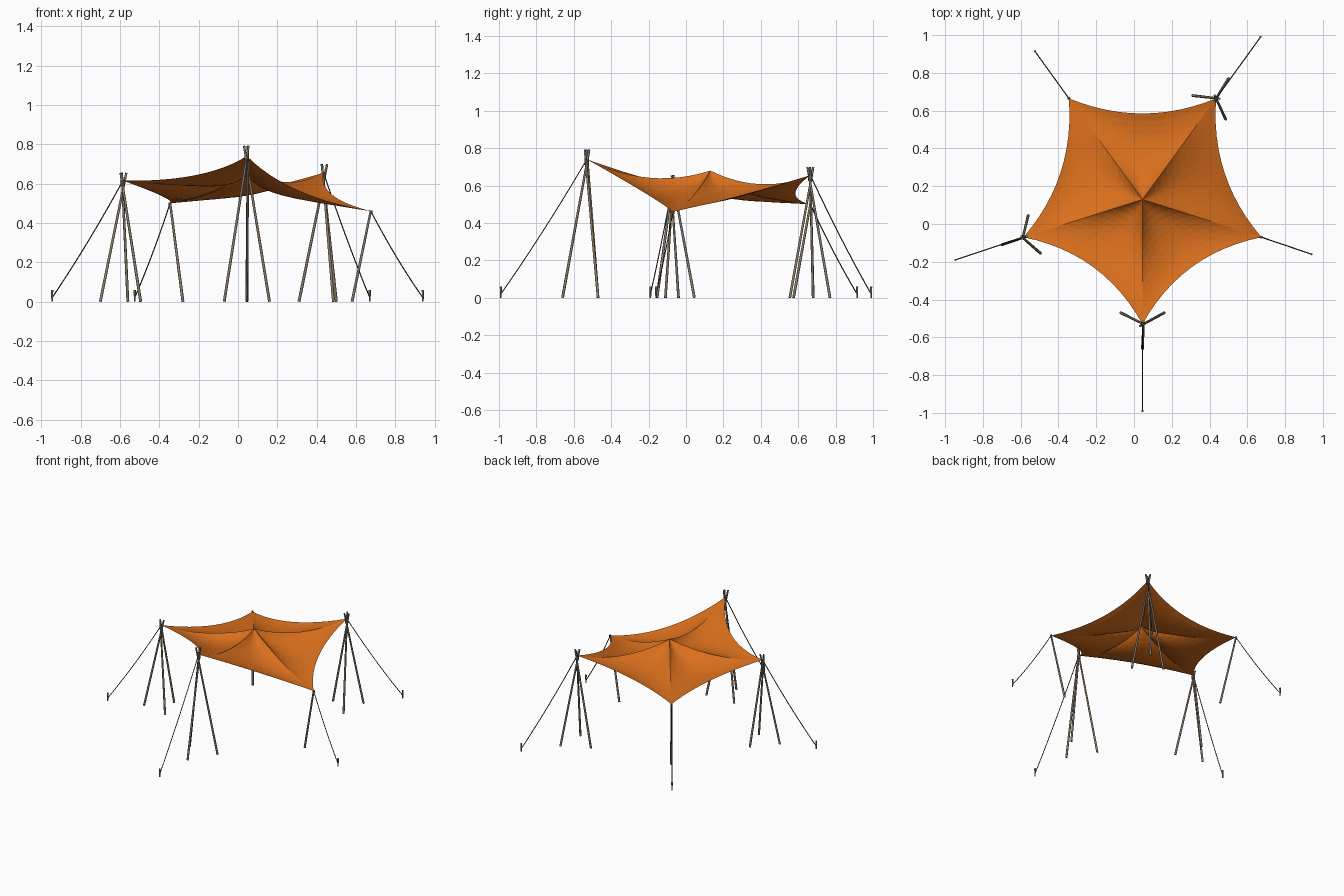
import bpy, bmesh, math
from mathutils import Vector

cube = bpy.data.objects.get("Cube")
if cube:
    bpy.data.objects.remove(cube)


def material(name, rgb):
    m = bpy.data.materials.new(name)
    m.use_nodes = True
    m.diffuse_color = (*rgb, 1)
    m.node_tree.nodes["Principled BSDF"].inputs["Base Color"].default_value = (*rgb, 1)
    return m


orange = material("orange canvas", (0.70, 0.16, 0.012))
grey = material("grey weathered wood", (0.21, 0.21, 0.20))
tan = material("tan wood", (0.30, 0.20, 0.10))
cord = material("brown cord", (0.09, 0.062, 0.038))


def add_mesh(name, bm, mats):
    me = bpy.data.meshes.new(name)
    bm.to_mesh(me)
    bm.free()
    for m in mats:
        me.materials.append(m)
    ob = bpy.data.objects.new(name, me)
    bpy.context.collection.objects.link(ob)
    return ob


def rod(name, a, b, r1, r2, mats, sides=8):
    """Tapered cylinder from a to b; several materials alternate around its sides."""
    a, b = Vector(a), Vector(b)
    bm = bmesh.new()
    bmesh.ops.create_cone(bm, cap_ends=True, segments=sides, radius1=r1,
                          radius2=r2, depth=(b - a).length)
    for f in bm.faces:
        c = f.calc_center_median()
        strip = int((math.atan2(c.y, c.x) / math.tau + 0.5) * sides)
        f.material_index = strip % len(mats)
        f.smooth = len(f.verts) == 4
    ob = add_mesh(name, bm, mats)
    ob.location = (a + b) / 2
    ob.rotation_euler = (b - a).to_track_quat("Z", "Y").to_euler()


def cable(name, pts, r, mat):
    """Round cord through a list of points."""
    cu = bpy.data.curves.new(name, "CURVE")
    cu.dimensions = "3D"
    cu.bevel_depth = r
    cu.bevel_resolution = 1
    sp = cu.splines.new("POLY")
    sp.points.add(len(pts) - 1)
    for p, q in zip(sp.points, pts):
        p.co = (*q, 1)
    cu.materials.append(mat)
    ob = bpy.data.objects.new(name, cu)
    bpy.context.collection.objects.link(ob)


# Corners in order around the canopy: tip, ridge sag, peg, pole feet
corners = [
    ("front", (0.045, -0.53, 0.74), 0.068, (0.045, -0.99),
     [(0.045, -0.66), (-0.07, -0.47), (0.16, -0.47)]),
    ("left", (0.675, -0.07, 0.46), 0.035, (0.94, -0.16), [(0.58, -0.04)]),
    ("back_left", (0.435, 0.665, 0.655), 0.06, (0.67, 0.99),
     [(0.31, 0.68), (0.485, 0.555), (0.50, 0.77)]),
    ("back_right", (-0.345, 0.665, 0.50), 0.04, (-0.525, 0.915), [(-0.28, 0.575)]),
    ("right", (-0.585, -0.07, 0.615), 0.045, (-0.945, -0.19),
     [(-0.70, -0.11), (-0.56, 0.045), (-0.495, -0.155)]),
]
apex = Vector((0.045, 0.13, 0.68))

# Inward bow and vertical sag of the canopy edge that follows each corner
edge_bow = [0.09, 0.08, 0.08, 0.08, 0.09]
edge_sag = [0.035, 0.015, 0.02, 0.02, 0.035]


def edge_point(i, s):
    a, b = Vector(corners[i][1]), Vector(corners[(i + 1) % 5][1])
    p = a.lerp(b, s)
    inward = Vector((a.y - b.y, b.x - a.x, 0)).normalized()
    k = 4 * s * (1 - s)
    return p + inward * edge_bow[i] * k - Vector((0, 0, edge_sag[i] * k))


def canopy_point(i, s, t):
    p = apex.lerp(edge_point(i, s), t)
    sag = corners[i][2] * (1 - s) + corners[(i + 1) % 5][2] * s
    wave = math.sin(math.pi * s)
    crease = 0.2 * wave * t * (1 - t) ** 4
    belly = 0.08 * wave ** 2 * t ** 2 * (1 - t)
    p.z -= sag * 4 * t * (1 - t) + crease + belly
    return p


# Canopy: five stretched sectors meeting at the raised centre
N = 12
bm = bmesh.new()
for i in range(5):
    grid = [[bm.verts.new(canopy_point(i, s / N, t / N)) for s in range(N + 1)]
            for t in range(1, N + 1)]
    top = bm.verts.new(apex)
    for s in range(N):
        bm.faces.new((top, grid[0][s], grid[0][s + 1]))
        for t in range(N - 1):
            bm.faces.new((grid[t][s], grid[t + 1][s], grid[t + 1][s + 1], grid[t][s + 1]))
bmesh.ops.remove_doubles(bm, verts=bm.verts, dist=0.0005)
bmesh.ops.recalc_face_normals(bm, faces=bm.faces)
if sum(f.normal.z for f in bm.faces) < 0:
    bmesh.ops.reverse_faces(bm, faces=bm.faces)
add_mesh("canopy", bm, [orange])

for name, tip, _, peg, feet in corners:
    tip = Vector(tip)
    tripod = len(feet) > 1
    # Poles: a lashed tripod at tall corners, one leaning prop at low ones
    for n, foot in enumerate(feet):
        foot = Vector((*foot, 0))
        end = tip
        if tripod:
            ang = n * math.tau / 3
            cross = tip + Vector((math.cos(ang) * 0.005, math.sin(ang) * 0.005, -0.02))
            end = foot + (cross - foot) * 1.1
        rod(f"{name}_pole_{n + 1}", foot, end, 0.0075, 0.006, [grey, tan])
    # Cord wrapped where the canopy is tied to the poles
    r = 0.012 if tripod else 0.008
    rod(name + "_lashing", tip - Vector((0, 0, 0.03 if tripod else 0.012)),
        tip + Vector((0, 0, 0.003)), r, r, [cord], 10)
    # Guy rope down to a peg in the ground
    base = Vector((*peg, 0.02))
    rope = []
    for k in range(11):
        u = k / 10
        q = tip.lerp(base, u)
        q.z -= 0.016 * 4 * u * (1 - u)
        rope.append(q)
    cable(name + "_guy_rope", rope, 0.003, cord)
    rod(name + "_peg", (*peg, 0), (*peg, 0.06), 0.004, 0.006, [grey, tan])
